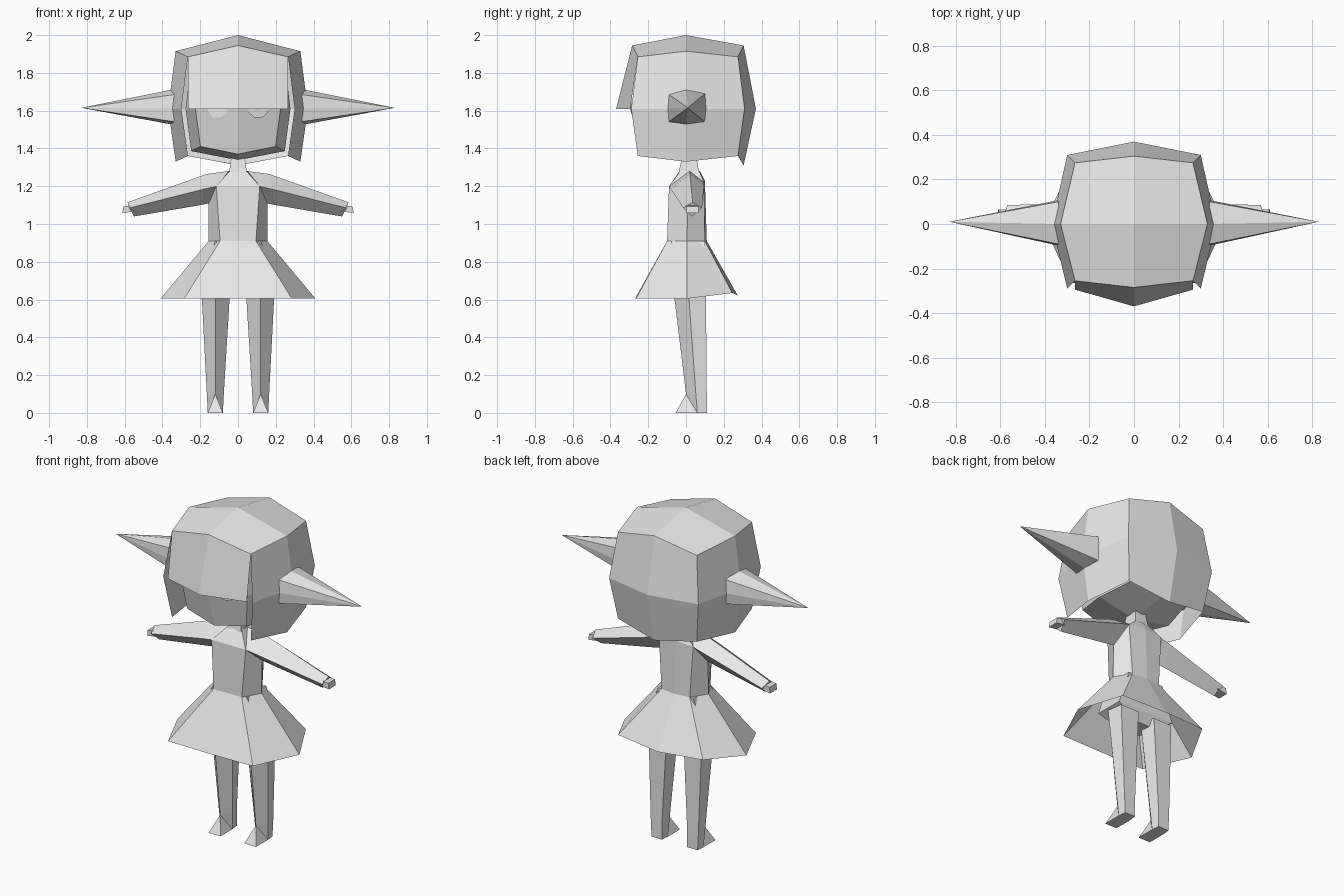
import bpy, bmesh
from math import cos, sin, pi

if "Cube" in bpy.data.objects:
    bpy.data.objects.remove(bpy.data.objects["Cube"])

grey = bpy.data.materials.new("plain grey")
grey.diffuse_color = (0.8, 0.8, 0.8, 1)
grey.use_nodes = True
grey.node_tree.nodes["Principled BSDF"].inputs["Base Color"].default_value = grey.diffuse_color


def build(name, verts, faces):
    bm = bmesh.new()
    vs = [bm.verts.new(v) for v in verts]
    for f in faces:
        bm.faces.new([vs[i] for i in f])
    bmesh.ops.remove_doubles(bm, verts=bm.verts, dist=0.0005)
    bmesh.ops.delete(bm, geom=[v for v in bm.verts if not v.link_faces], context='VERTS')
    bmesh.ops.recalc_face_normals(bm, faces=bm.faces)
    me = bpy.data.meshes.new(name)
    bm.to_mesh(me)
    bm.free()
    me.materials.append(grey)
    ob = bpy.data.objects.new(name, me)
    bpy.context.collection.objects.link(ob)
    return ob


def loft(name, rings, caps=(True, True)):
    """Skin a list of equally long rings."""
    n = len(rings[0])
    verts = [v for r in rings for v in r]
    faces = [(a * n + i, a * n + (i + 1) % n, (a + 1) * n + (i + 1) % n, (a + 1) * n + i)
             for a in range(len(rings) - 1) for i in range(n)]
    if caps[0]:
        faces.append(range(n))
    if caps[1]:
        faces.append(range(len(verts) - n, len(verts)))
    return build(name, verts, faces)


def pair(name, rings, caps=(True, True)):
    for side, s in (("left", 1), ("right", -1)):
        loft(side + "_" + name, [[(s * x, y, z) for x, y, z in r] for r in rings], caps)


def mirror_ring(half):
    """Close a half ring running from the front middle to the back middle."""
    return half + [(-x, y, z) for x, y, z in reversed(half[1:-1])]


# Rounded block: a 3 x 3 x 3 lattice whose extents shrink at edges and corners
MID = 1.61


def lattice(i, j, k):
    x = i * (0.37, 0.33, 0.30, 0.265)[abs(k) + 2 * abs(j)]
    back = (0.37, 0.305, 0.31, 0.275)
    front = (0.37, 0.285, 0.29, 0.255)
    y = j * (back if j > 0 else front)[abs(k) + 2 * abs(i)]
    up = (0.39, 0.305, 0.335, 0.275)
    down = (0.34, 0.28, 0.30, 0.25)
    z = k * (up if k > 0 else down)[abs(i) + 2 * abs(j)]
    return [x, y, z]


def block_faces(sides):
    faces = []
    for axis, sgn in sides:
        for a in (-1, 0):
            for b in (-1, 0):
                quad = []
                for u, v in ((a, b), (a + 1, b), (a + 1, b + 1), (a, b + 1)):
                    c = [u, v]
                    c.insert(axis, sgn)
                    quad.append((c[0] + 1) * 9 + (c[1] + 1) * 3 + c[2] + 1)
                faces.append(quad)
    return faces


GRID = [(i, j, k) for i in (-1, 0, 1) for j in (-1, 0, 1) for k in (-1, 0, 1)]

# Hair shell, open at the face and underneath
build("hair", [(x, y, z + MID) for x, y, z in (lattice(*g) for g in GRID)],
      block_faces([(0, -1), (0, 1), (1, 1), (2, 1)]))

# Fringe
build("fringe", [(-0.265, -0.255, 1.885), (0, -0.285, 1.945), (0.265, -0.255, 1.885),
                 (-0.265, -0.295, MID), (0, -0.37, MID), (0.265, -0.295, MID)],
      [(0, 3, 4, 1), (1, 4, 5, 2)])

# Head inside the hair
build("head", [(x * 0.75, y * 0.8, z * 0.8 + MID) for x, y, z in (lattice(*g) for g in GRID)],
      block_faces([(a, s) for a in range(3) for s in (-1, 1)]))


# Eye plates following the face
def face_y(x, z):
    u, v = abs(x) / 0.225, abs(z - MID) / 0.22
    return -(0.296 * (1 - u) * (1 - v) + 0.232 * u * (1 - v) + 0.228 * (1 - u) * v + 0.204 * u * v)


for side, s in (("left", 1), ("right", -1)):
    pts = [(0.108 + 0.056 * cos(a * pi / 4 + pi / 8), MID + 0.05 * sin(a * pi / 4 + pi / 8))
           for a in range(8)]
    build(side + "_eye", [(s * x, face_y(x, z) - 0.008, z) for x, z in pts], [range(8)])

# Ears: long eight-sided spikes
ear = [(-0.09, 0.075), (0, 0.103), (0.1, 0.08), (0.107, 0), (0.098, -0.068),
       (0, -0.085), (-0.09, -0.068), (-0.097, 0)]
pair("ear", [[(0.34, y, MID + z) for y, z in ear], [(0.83, 0.01, 1.615)] * 8], (True, False))

# Neck
loft("neck", [[(sx * w, y0 if sy < 0 else y1, z) for sx, sy in ((-1, -1), (1, -1), (1, 1), (-1, 1))]
              for w, y0, y1, z in ((0.048, -0.04, 0.07, 1.265), (0.035, -0.02, 0.055, 1.36))])

# Torso
waist = [(0, -0.1, 0.91), (0.095, -0.1, 0.91), (0.155, 0.005, 0.91),
         (0.095, 0.1, 0.91), (0, 0.11, 0.91)]
chest = [(0, -0.09, 1.2), (0.115, -0.09, 1.2), (0.155, 0.01, 1.11),
         (0.115, 0.095, 1.22), (0, 0.1, 1.23)]
collar = [(0, -0.035, 1.28), (0.045, -0.03, 1.28), (0.05, 0.02, 1.28),
          (0.045, 0.07, 1.28), (0, 0.075, 1.28)]
loft("torso", [mirror_ring(r) for r in (waist, chest, collar)])

# Skirt, open underneath
hem = [(0, -0.27, 0.605), (0.285, -0.265, 0.605), (0.41, 0.005, 0.605),
       (0.285, 0.245, 0.635), (0, 0.275, 0.62)]
loft("skirt", [mirror_ring(waist), mirror_ring(hem)], (False, False))

# Arms: four-edged, tapering to the wrist
pair("arm", [
    [(0.05, 0.02, 1.28), (0.11, -0.09, 1.2), (0.15, 0.01, 1.11), (0.11, 0.095, 1.22)],
    [(0.165, 0.02, 1.265), (0.18, -0.08, 1.185), (0.2, 0.012, 1.1), (0.18, 0.095, 1.2)],
    [(0.585, 0.035, 1.115), (0.575, -0.015, 1.085), (0.55, 0.03, 1.04), (0.57, 0.085, 1.085)]])

# Hands
pair("hand", [[(x, 0.0, z), (x, 0.065, z), (x - 0.005, 0.065, z + 0.035), (x - 0.005, 0.0, z + 0.035)]
              for x, z in ((0.55, 1.066), (0.612, 1.058))])

# Legs: front ridge, flat back
pair("leg", [
    [(0.12, -0.07, 0.68), (0.195, 0.01, 0.68), (0.18, 0.105, 0.68), (0.055, 0.105, 0.68), (0.04, 0.01, 0.68)],
    [(0.12, 0.0, 0.1), (0.165, 0.052, 0.1), (0.16, 0.11, 0.1), (0.085, 0.11, 0.1), (0.075, 0.052, 0.1)],
    [(0.12, 0.02, 0), (0.16, 0.06, 0), (0.155, 0.11, 0), (0.085, 0.11, 0), (0.08, 0.06, 0)]])

# Toes
for side, s in (("left", 1), ("right", -1)):
    build(side + "_toe", [(s * 0.12, 0.0, 0.1), (s * 0.08, -0.055, 0), (s * 0.16, -0.055, 0),
                          (s * 0.16, 0.06, 0), (s * 0.08, 0.06, 0)],
          [(0, 1, 2), (0, 2, 3), (0, 3, 4), (0, 4, 1), (1, 2, 3, 4)])

# Hips joining the legs under the skirt
loft("hips", [[(-w, -d, z), (w, -d, z), (w, d + 0.02, z), (-w, d + 0.02, z)]
              for w, d, z in ((0.06, 0.05, 0.64), (0.19, 0.08, 0.7), (0.12, 0.08, 0.91))])
